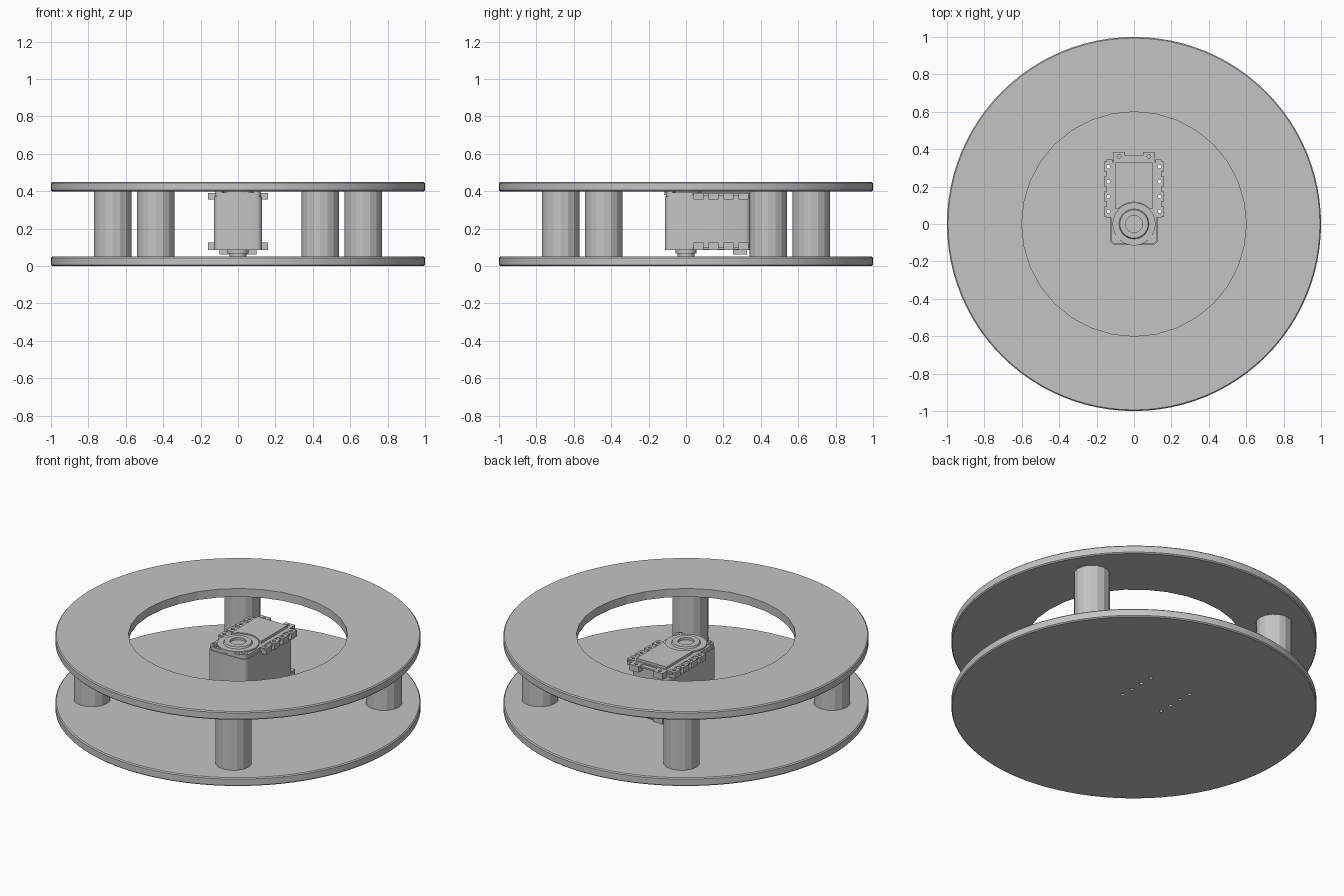
import bpy, bmesh, math
from mathutils import Matrix

if "Cube" in bpy.data.objects:
    bpy.data.objects.remove(bpy.data.objects["Cube"], do_unlink=True)

grey = bpy.data.materials.new("plain_grey")
grey.use_nodes = True
COLOUR = (0.55, 0.55, 0.55, 1)
grey.diffuse_color = COLOUR
grey.node_tree.nodes["Principled BSDF"].inputs["Base Color"].default_value = COLOUR


def finish(name, bm, smooth=None):
    bmesh.ops.recalc_face_normals(bm, faces=bm.faces)
    mesh = bpy.data.meshes.new(name)
    bm.to_mesh(mesh)
    bm.free()
    mesh.materials.append(grey)
    ob = bpy.data.objects.new(name, mesh)
    bpy.context.collection.objects.link(ob)
    if smooth:
        activate(ob)
        bpy.ops.object.shade_smooth_by_angle(angle=math.radians(smooth))
    return ob


def activate(ob):
    bpy.ops.object.select_all(action='DESELECT')
    ob.select_set(True)
    bpy.context.view_layer.objects.active = ob


def add_box(bm, x0, x1, y0, y1, z0, z1, corner=0.0):
    m = Matrix.Translation(((x0 + x1) / 2, (y0 + y1) / 2, (z0 + z1) / 2))
    m = m @ Matrix.Diagonal((x1 - x0, y1 - y0, z1 - z0, 1))
    verts = bmesh.ops.create_cube(bm, size=1, matrix=m)["verts"]
    if corner:
        edges = {e for v in verts for e in v.link_edges
                 if abs(e.verts[0].co.z - e.verts[1].co.z) > 1e-4}
        bmesh.ops.bevel(bm, geom=list(edges), offset=corner, segments=3,
                        profile=0.5, affect='EDGES')


def add_cyl(bm, x, y, z0, z1, r, sides=24):
    bmesh.ops.create_cone(bm, cap_ends=True, segments=sides, radius1=r, radius2=r,
                          depth=z1 - z0, matrix=Matrix.Translation((x, y, (z0 + z1) / 2)))


def lathe(name, profile, sides, smooth=30):
    bm = bmesh.new()
    verts = [bm.verts.new((r, 0, z)) for r, z in profile]
    edges = [bm.edges.new(pair) for pair in zip(verts, verts[1:])]
    bmesh.ops.spin(bm, geom=verts + edges, axis=(0, 0, 1), cent=(0, 0, 0),
                   angle=math.tau, steps=sides, use_merge=True)
    bmesh.ops.remove_doubles(bm, verts=bm.verts, dist=1e-5)
    return finish(name, bm, smooth)


def cut(ob, cutter):
    mod = ob.modifiers.new("cut", 'BOOLEAN')
    mod.operation = 'DIFFERENCE'
    mod.solver = 'EXACT'
    mod.object = cutter
    activate(ob)
    bpy.ops.object.modifier_apply(modifier=mod.name)


def disc(name, z):
    e = 0.006
    return lathe(name, [(0, z), (1 - e, z), (1, z + e), (1, z + 0.05 - e),
                        (1 - e, z + 0.05), (0, z + 0.05)], 96)


# Base plate and the ring above it
base = disc("base_plate", 0)
ring = disc("top_ring", 0.4)
bm = bmesh.new()
add_cyl(bm, 0, 0, 0.3, 0.6, 0.6, 32)
opening = finish("ring_opening_cutter", bm)
opening.hide_render = True
cut(ring, opening)
bpy.data.objects.remove(opening, do_unlink=True)

# Four pillars, a quarter turn apart
for i in range(4):
    a = math.radians(33.3 + 90 * i)
    bm = bmesh.new()
    add_cyl(bm, 0.8 * math.cos(a), 0.8 * math.sin(a), 0.05, 0.4, 0.1, 16)
    finish(f"pillar_{i + 1}", bm)

# Motor case with its top cover
bm = bmesh.new()
add_box(bm, -0.128, 0.128, -0.112, 0.345, 0.085, 0.372, 0.03)
finish("motor_case", bm, 35)
bm = bmesh.new()
add_box(bm, -0.124, 0.124, -0.108, 0.34, 0.37, 0.393, 0.035)
finish("motor_cover", bm, 35)

# Raised lid on the cover, cleared around the output hub
bm = bmesh.new()
add_box(bm, -0.1, 0.1, 0.08, 0.33, 0.39, 0.408)
lid = finish("motor_lid", bm)
bm = bmesh.new()
add_cyl(bm, 0, 0, 0.38, 0.45, 0.117, 32)
clearance = finish("hub_clearance_cutter", bm)
clearance.hide_render = True
cut(lid, clearance)
bpy.data.objects.remove(clearance, do_unlink=True)

# Output hub with a recessed centre
lathe("output_hub", [(0, 0.398), (0.045, 0.398), (0.045, 0.412), (0.075, 0.412),
                     (0.08, 0.402), (0.115, 0.402), (0.115, 0.38), (0, 0.38)], 32)

# Cover screws at the front corners
bm = bmesh.new()
for x in (-0.097, 0.097):
    add_cyl(bm, x, -0.083, 0.385, 0.398, 0.024, 16)
    add_cyl(bm, x, -0.083, 0.385, 0.402, 0.012, 6)
finish("cover_screws", bm)

# Mounting flanges: thin strips with bosses, upper and lower
HOLES_Y = [0.067 + 0.08 * i for i in range(4)]
flanges = []
for name, z0, z1, s0, s1 in (("upper_flange", 0.355, 0.392, 0.378, 0.388),
                             ("lower_flange", 0.085, 0.125, 0.09, 0.1)):
    bm = bmesh.new()
    for s in (-1, 1):
        inner, strip, outer = s * 0.115, s * 0.148, s * 0.16
        add_box(bm, min(inner, strip), max(inner, strip), 0.035, 0.345, s0, s1)
        for y in HOLES_Y:
            add_box(bm, min(inner, outer), max(inner, outer),
                    y - 0.027, y + 0.027, z0, z1)
        # Rear corner bosses
        add_box(bm, s * 0.08 - 0.032, s * 0.08 + 0.032, 0.33, 0.385, z0, z1)
    add_box(bm, -0.06, 0.06, 0.33, 0.365, s0, s1)
    flanges.append(finish(name, bm))

# Screw holes through flanges and base plate
bm = bmesh.new()
for s in (-1, 1):
    for y in HOLES_Y:
        add_cyl(bm, s * 0.138, y, -0.1, 0.6, 0.01, 12)
    add_cyl(bm, s * 0.08, 0.362, 0.07, 0.6, 0.01, 12)
drills = finish("screw_hole_cutter", bm)
drills.hide_render = True
for ob in [base] + flanges:
    # Merge overlapping boxes cleanly while drilling
    mod = ob.modifiers.new("drill", 'BOOLEAN')
    mod.operation, mod.solver, mod.object = 'DIFFERENCE', 'EXACT', drills
    mod.use_self = ob is not base
    activate(ob)
    bpy.ops.object.modifier_apply(modifier=mod.name)
bpy.data.objects.remove(drills, do_unlink=True)

# Underside of the motor: rear bearing and cable socket
bm = bmesh.new()
add_cyl(bm, 0, 0, 0.05, 0.07, 0.045)
add_cyl(bm, 0, 0, 0.068, 0.09, 0.056)
finish("lower_bearing", bm, 35)
bm = bmesh.new()
add_box(bm, -0.1, 0.1, 0.25, 0.325, 0.062, 0.09)
finish("cable_socket", bm)
